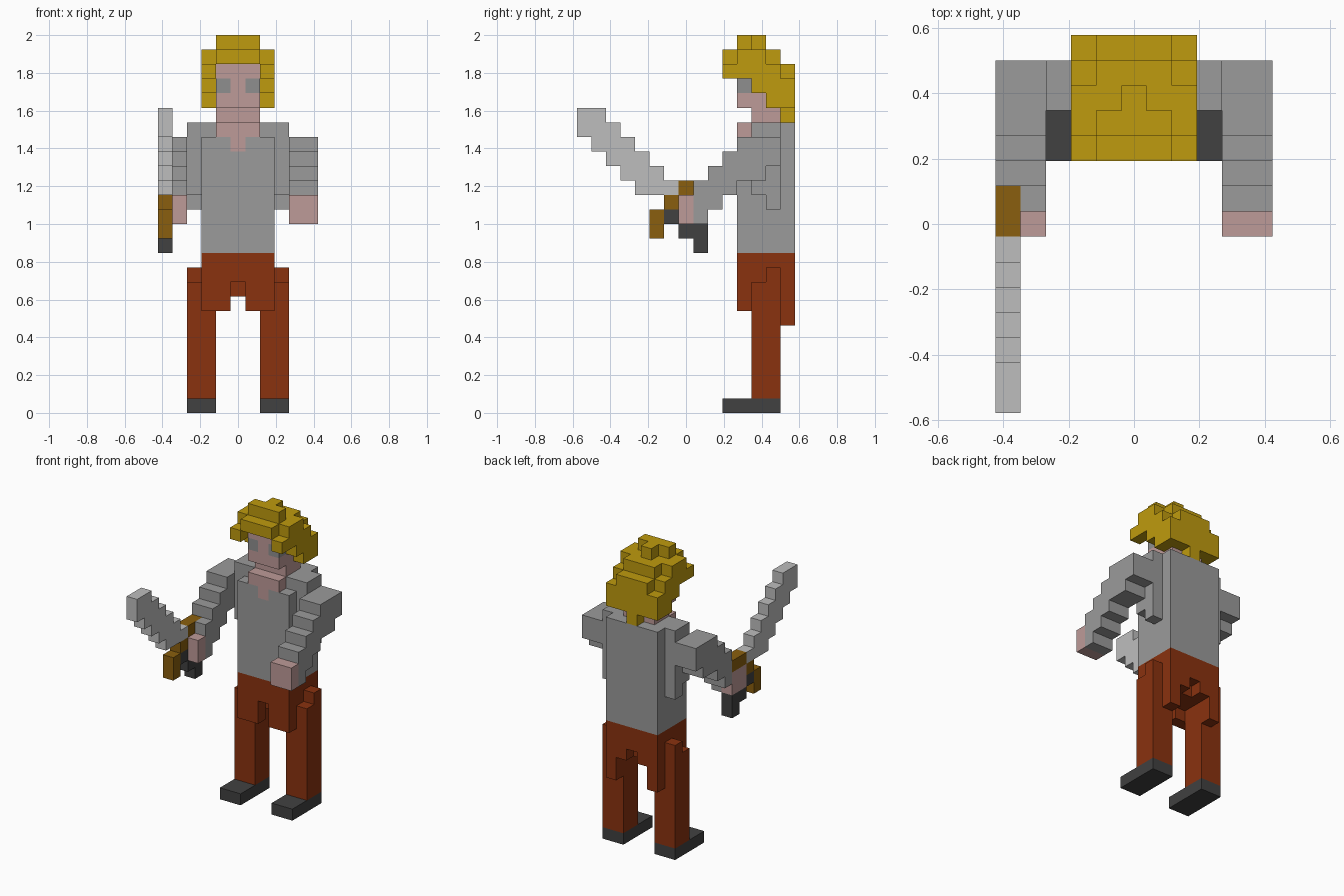
import bpy, bmesh
from mathutils import Vector

cube = bpy.data.objects.get("Cube")
if cube:
    bpy.data.objects.remove(cube, do_unlink=True)

V = 1 / 13                      # size of one block
ORIGIN = Vector((5.5, 7.5, 0))  # grid centre, in blocks


def material(name, rgb):
    """Flat colour given as sRGB bytes, stored as linear values."""
    lin = [((c / 255 + 0.055) / 1.055) ** 2.4 if c > 10 else c / 255 / 12.92 for c in rgb]
    m = bpy.data.materials.new(name)
    m.use_nodes = True
    m.diffuse_color = (*lin, 1)
    bsdf = m.node_tree.nodes["Principled BSDF"]
    bsdf.inputs["Base Color"].default_value = (*lin, 1)
    bsdf.inputs["Roughness"].default_value = 0.9
    return m


HAIR = material("golden hair", (191, 155, 14))
SKIN = material("pink skin", (190, 155, 152))
SHIRT = material("grey cloth", (155, 155, 155))
EYE = material("eye grey", (143, 143, 143))
PANTS = material("rust trousers", (138, 50, 15))
DARK = material("dark leather", (65, 65, 65))
BRASS = material("brown brass", (138, 95, 14))
STEEL = material("light steel", (190, 190, 190))

taken = set()   # blocks already used by any part
parts = []


def mirror(boxes):
    """Add copies of the boxes on the other side of the body."""
    return boxes + [(11 - b[1], 11 - b[0], *b[2:]) for b in boxes]


def part(name, mat, boxes):
    """Boxes are (x0, x1, y0, y1, z0, z1) in blocks; earlier parts keep their blocks."""
    cells = {(x, y, z) for x0, x1, y0, y1, z0, z1 in boxes
             for x in range(x0, x1) for y in range(y0, y1) for z in range(z0, z1)}
    cells -= taken
    taken.update(cells)
    parts.append((name, mat, cells))


def build(name, mat, cells):
    """Make the outer skin of a set of blocks."""
    bm = bmesh.new()
    for cell in sorted(cells):
        for axis in range(3):
            for side in (0, 1):
                step = [0, 0, 0]
                step[axis] = 2 * side - 1
                if tuple(c + s for c, s in zip(cell, step)) in taken:
                    continue
                u, w = (axis + 1) % 3, (axis + 2) % 3
                corners = []
                for du, dw in ((0, 0), (1, 0), (1, 1), (0, 1)):
                    p = Vector(cell)
                    p[axis] += side
                    p[u] += du
                    p[w] += dw
                    corners.append(bm.verts.new((p - ORIGIN) * V))
                bm.faces.new(corners if side else corners[::-1])
    bmesh.ops.remove_doubles(bm, verts=bm.verts, dist=1e-4)
    bmesh.ops.dissolve_limit(bm, angle_limit=0.01, verts=bm.verts, edges=bm.edges)
    mesh = bpy.data.meshes.new(name)
    bm.to_mesh(mesh)
    bm.free()
    mesh.materials.append(mat)
    bpy.context.collection.objects.link(bpy.data.objects.new(name, mesh))


# Head, neck and open collar
part("eyes", EYE, mirror([(4, 5, 11, 12, 22, 23)]))
part("head", SKIN, [(4, 7, 11, 14, 21, 24)])
part("neck", SKIN, [(4, 7, 12, 14, 20, 21), (4, 7, 11, 12, 19, 20), (5, 6, 11, 12, 18, 19)])

# Hair: crown, fringe, stepped side locks and nape
part("hair", HAIR, [
    (4, 7, 11, 12, 25, 26), (5, 6, 12, 13, 25, 26),
    (4, 7, 10, 14, 24, 25), (3, 8, 11, 13, 24, 25),
    (4, 7, 14, 15, 21, 24), (5, 6, 14, 15, 20, 21),
] + mirror([
    (3, 4, 10, 12, 23, 24), (3, 4, 12, 13, 22, 24),
    (3, 4, 13, 14, 21, 24), (3, 4, 14, 15, 21, 23),
]))

# Shirt with shoulders and hanging armpit folds
part("shirt", SHIRT, [(3, 8, 11, 15, 11, 19), (3, 8, 12, 15, 19, 20)]
     + mirror([(2, 3, 12, 13, 15, 20), (2, 3, 13, 14, 14, 20)]))

# Sword: stepped blade, angled guard and grip
blade = [(19, 21), (18, 21), (17, 20), (16, 19), (15, 18), (15, 17), (15, 16)]
part("sword_blade", STEEL, [(0, 1, y, y + 1, *z) for y, z in enumerate(blade)])
part("sword_guard", BRASS, [(0, 1, 5, 6, 12, 14), (0, 1, 6, 7, 14, 15), (0, 1, 7, 9, 15, 16)])
part("sword_grip", DARK, [(0, 1, 6, 7, 13, 14), (0, 1, 7, 9, 12, 13), (0, 1, 8, 9, 11, 12)])

# Hands and stepped sleeves
part("right_hand", SKIN, [(1, 2, 7, 8, 13, 15), (0, 1, 7, 9, 13, 15)])
part("left_hand", SKIN, [(9, 11, 7, 8, 13, 15)])
sleeve = [(13, 16), (14, 17), (15, 18), (16, 19), (16, 19), (17, 19)]
for side, x in (("right", 0), ("left", 9)):
    part(side + "_sleeve", SHIRT, [(x, x + 2, 8 + i, 9 + i, *z) for i, z in enumerate(sleeve)])

# Trousers: hips, ragged front and back flaps, then legs and shoes
part("trousers", PANTS, [
    (3, 8, 12, 14, 8, 11), (5, 6, 11, 12, 9, 11), (5, 6, 14, 15, 9, 11),
] + mirror([
    (3, 5, 11, 12, 7, 11),
    (3, 4, 14, 15, 6, 11), (4, 5, 14, 15, 8, 11),
]))
for side, x, outer in (("right", 2, 2), ("left", 7, 8)):
    part(side + "_shoe", DARK, [(x, x + 2, 10, 14, 0, 1)])
    part(side + "_leg", PANTS, [(x, x + 2, 12, 14, 1, 9), (outer, outer + 1, 13, 14, 9, 10)])

for p in parts:
    build(*p)
